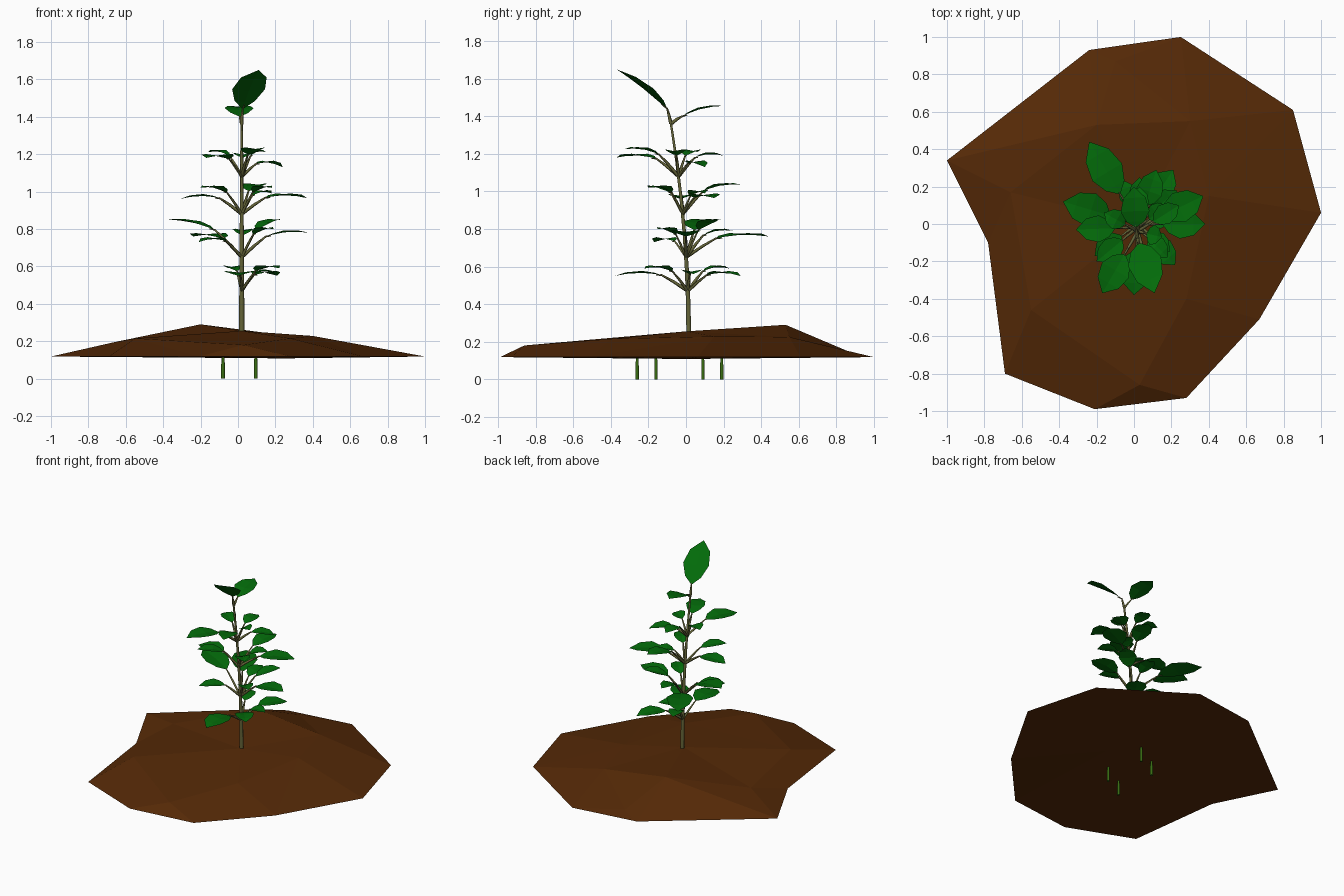
import bpy
import bmesh
import math
from mathutils import Vector
from mathutils.geometry import delaunay_2d_cdt

if "Cube" in bpy.data.objects:
    bpy.data.objects.remove(bpy.data.objects["Cube"])


def material(name, color):
    m = bpy.data.materials.new(name)
    m.diffuse_color = (*color, 1)
    m.use_nodes = True
    m.node_tree.nodes["Principled BSDF"].inputs["Base Color"].default_value = m.diffuse_color
    return m


SOIL = material("soil brown", (0.090, 0.022, 0.002))
LEAF = material("leaf green", (0.001, 0.145, 0.003))
STEM = material("stem olive", (0.13, 0.13, 0.04))
ROOT = material("root green", (0.04, 0.15, 0.006))


def add_mesh(name, bm, mat):
    me = bpy.data.meshes.new(name)
    bm.to_mesh(me)
    bm.free()
    me.materials.append(mat)
    ob = bpy.data.objects.new(name, me)
    bpy.context.collection.objects.link(ob)


def add_tubes(name, paths, mat, resolution=1):
    """Each path is a list of (point, radius); all are joined in one curve."""
    cu = bpy.data.curves.new(name, 'CURVE')
    cu.dimensions = '3D'
    cu.bevel_depth = 1.0
    cu.bevel_resolution = resolution
    cu.use_fill_caps = True
    for path in paths:
        sp = cu.splines.new('POLY')
        sp.points.add(len(path) - 1)
        for p, (co, r) in zip(sp.points, path):
            p.co = (*co, 1)
            p.radius = r
    cu.materials.append(mat)
    ob = bpy.data.objects.new(name, cu)
    bpy.context.collection.objects.link(ob)


# Soil mound: rim outline plus a few raised points, triangulated
rim = [(-0.24, 0.93), (0.25, 1.0), (0.85, 0.61), (1.0, 0.06), (0.67, -0.51),
       (0.28, -0.93), (-0.21, -0.99), (-0.69, -0.8), (-0.78, -0.1), (-1.0, 0.34)]
raised = [(-0.2, 0.53, 0.29), (0.02, 0.0, 0.255), (0.4, 0.15, 0.228),
          (0.28, -0.4, 0.215), (0.03, -0.86, 0.18), (-0.55, -0.46, 0.215),
          (-0.74, -0.42, 0.182), (-0.66, 0.17, 0.195), (0.3, 0.55, 0.225),
          (-0.1, 0.87, 0.146)]
heights = [0.118] * len(rim) + [p[2] for p in raised]
flat = [Vector(p[:2]) for p in rim + raised]
out = delaunay_2d_cdt(flat, [], [list(range(len(rim)))], 1, 1e-5)
bm = bmesh.new()
vs = [bm.verts.new((co.x, co.y, heights[src[0]])) for co, src in zip(out[0], out[3])]
for f in out[2]:
    bm.faces.new([vs[i] for i in f])
under = bm.verts.new((0.25, 0.0, 0.108))
for e in [e for e in bm.edges if len(e.link_faces) == 1]:
    bm.faces.new((*e.verts, under))
bmesh.ops.recalc_face_normals(bm, faces=bm.faces)
add_mesh("soil_mound", bm, SOIL)

# Main stem, tapering and curving forward toward the top
STEM_FOOT, STEM_TOP = 0.2, 1.36


def stem_at(z):
    t = (z - STEM_FOOT) / (STEM_TOP - STEM_FOOT)
    return Vector((0.02, 0.015 - 0.095 * t * t, z))


stem = []
for i in range(7):
    t = i / 6
    z = STEM_FOOT + t * (STEM_TOP - STEM_FOOT)
    stem.append((stem_at(z), 0.015 - 0.008 * t))
add_tubes("stem", [stem], STEM)


def add_leaf(bm, base, tip, half_width, arch=0.014):
    """Pointed oval blade, folded along the midrib and arched lengthwise."""
    side = (tip - base).cross(Vector((0, 0, 1))).normalized()
    up = side.cross(tip - base).normalized()
    first, last = bm.verts.new(base), bm.verts.new(tip)
    rows = []
    for t, w in ((0.16, 0.62), (0.42, 1.0), (0.74, 0.78)):
        mid = base.lerp(tip, t) + up * arch * math.sin(math.pi * t)
        rows.append([bm.verts.new(mid + side * s * w * half_width
                                  + up * abs(s) * w * 0.01) for s in (-1, 0, 1)])
    for i in (0, 1):
        bm.faces.new((first, rows[0][i + 1], rows[0][i]))
        bm.faces.new((rows[2][i], rows[2][i + 1], last))
        for a, b in zip(rows, rows[1:]):
            bm.faces.new((a[i], a[i + 1], b[i + 1], b[i]))


leaf_bm = bmesh.new()
stalks = []


def grow(node_z, tip, base=None):
    """Stalk from the stem plus a leaf; the blade starts partway to the tip."""
    node, tip = stem_at(node_z), Vector(tip)
    if base is None:
        base = node.lerp(tip, 0.36)
        base.z = (node_z + 0.09 + tip.z) / 2
    base = Vector(base)
    bend = node.lerp(base, 0.55) + Vector((0, 0, 0.003))
    stalks.append([(node, 0.010), (bend, 0.008), (base, 0.005),
                   (base.lerp(tip, 0.12), 0.002)])
    length = (tip - base).length
    add_leaf(leaf_bm, base, tip, min(0.092, max(0.055, 0.34 * length)))


# Leaf whorls, each fanning out from one node of the stem
lowest = [(0, -0.38, 0.55), (0.22, -0.22, 0.59), (0.21, 0.29, 0.55),
          (-0.05, 0.23, 0.59), (0.2, 0.04, 0.56)]
second = [(-0.38, 0.12, 0.85), (-0.24, 0.44, 0.76), (-0.21, -0.17, 0.73),
          (0.38, 0, 0.78), (0.23, 0.18, 0.85), (0.19, -0.15, 0.8),
          (0.03, 0.25, 0.79)]
third = [(-0.31, -0.03, 0.96), (-0.2, -0.2, 1.02), (0.37, 0.15, 0.965),
         (0.12, 0.29, 1.035), (0.18, -0.18, 1.02), (0.18, 0.1, 0.99)]
fourth = [(-0.17, -0.37, 1.18), (0.11, -0.33, 1.225), (0.24, 0.1, 1.13),
          (0.03, 0.2, 1.19), (-0.16, 0.06, 1.21), (0.15, -0.07, 1.21)]
for node_z, tips in ((0.47, lowest), (0.65, second), (0.88, third), (1.08, fourth)):
    for tip in tips:
        grow(node_z, tip)

# Crown pair at the tip of the stem
grow(STEM_TOP, (0.0, 0.2, 1.455), (0.01, -0.02, 1.40))
grow(STEM_TOP, (0.11, -0.37, 1.65), (0.025, -0.10, 1.44))
add_mesh("leaves", leaf_bm, LEAF)
add_tubes("leaf_stalks", stalks, STEM, 0)

# Four root tips poking out below the mound
roots = [[((x, y + dy, 0.16), 0.005), ((x, y + dy, 0.07), 0.010), ((x, y + dy, 0), 0.010)]
         for dy in (0, -0.35) for x, y in ((0.095, 0.19), (-0.08, 0.09))]
add_tubes("root_tips", roots, ROOT)
